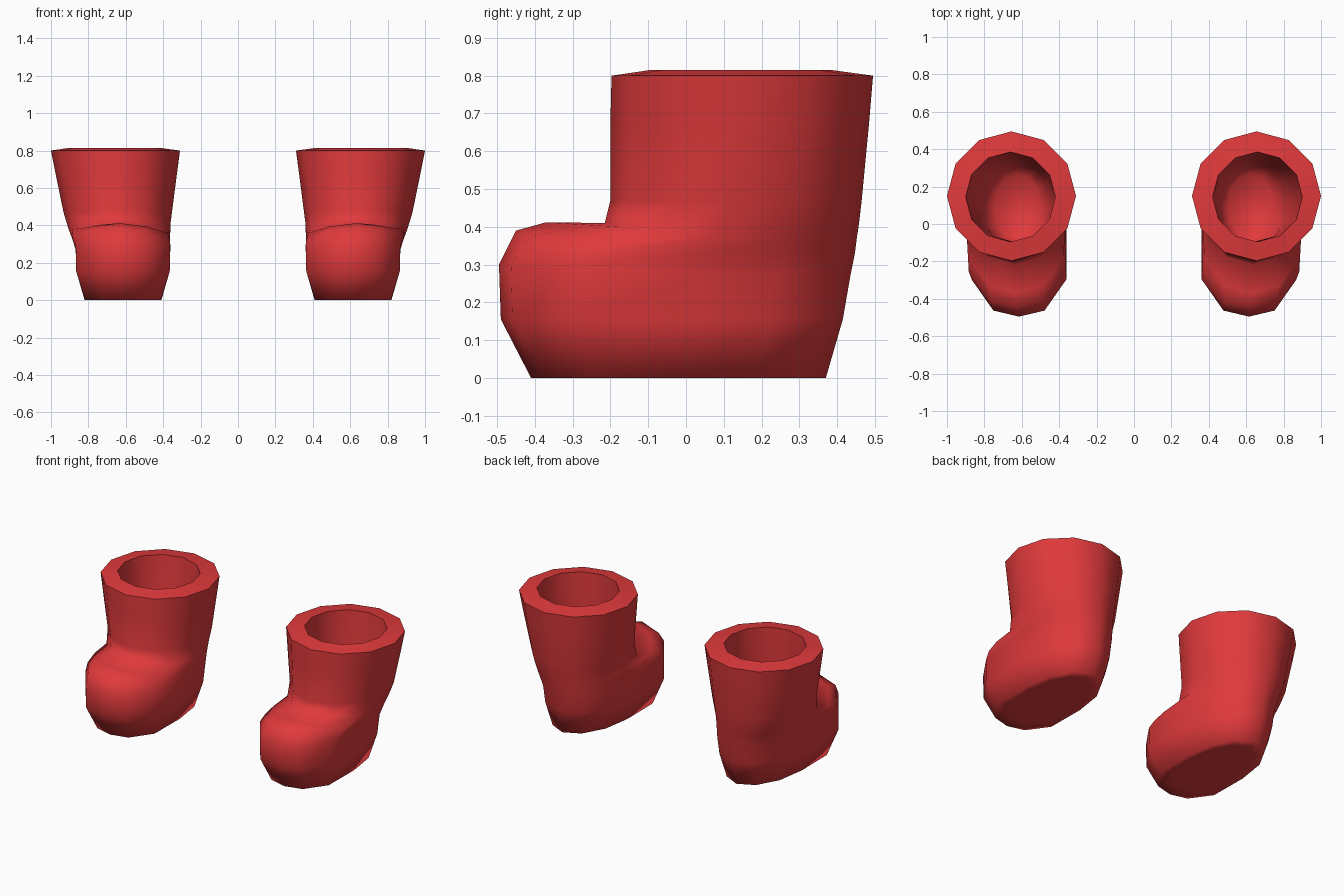
import bpy, bmesh, math

cube = bpy.data.objects.get("Cube")
if cube:
    bpy.data.objects.remove(cube, do_unlink=True)

red = bpy.data.materials.new("boot_red")
red.use_nodes = True
red.diffuse_color = (0.75, 0.042, 0.045, 1)
red.node_tree.nodes["Principled BSDF"].inputs["Base Color"].default_value = red.diffuse_color

SIDES = 12
# Boxy toe outline: share of half width, share of the way from tip to middle
TOE = [(0, 0), (0.54, 0.06), (1, 0.37), (1, 1)]


def ring(cx, half, front, mid, back, z_front, z_back, toe=0.0, drop=0.0):
    """Closed section: toe blends a round front into the boxy toe outline."""
    points = []
    for i in range(SIDES):
        a = math.tau * i / SIDES
        s, c = math.sin(a), math.cos(a)
        if c > -0.01:
            k = min(i, SIDES - i)
            w = abs(s) * (1 - toe) + TOE[k][0] * toe
            f = (1 - c) * (1 - toe) + TOE[k][1] * toe
            x = math.copysign(w, s) * half
            y = front + (mid - front) * f
            z = z_back if k == 3 else z_front - drop * s * s
        else:
            x, y, z = s * half, mid - (back - mid) * c, z_back
        points.append((cx + x, y, z))
    return points


# Sole, foot, instep, shaft, rim and lining, in order
SECTIONS = [
    ring(0.615, 0.16, -0.33, 0.0, 0.29, 0, 0, 0.9),
    ring(0.615, 0.205, -0.41, 0.0, 0.37, 0, 0, 0.9),
    ring(0.615, 0.25, -0.49, 0.02, 0.415, 0.155, 0.155, 1),
    ring(0.615, 0.253, -0.495, 0.04, 0.435, 0.30, 0.27, 1),
    ring(0.625, 0.262, -0.45, 0.06, 0.447, 0.39, 0.33, 0.9, 0.08),
    ring(0.632, 0.27, -0.37, 0.08, 0.452, 0.412, 0.37, 0.6, 0.07),
    ring(0.638, 0.277, -0.215, 0.10, 0.458, 0.41, 0.41, 0.15, 0.04),
    ring(0.643, 0.29, -0.20, 0.125, 0.465, 0.47, 0.47),
    ring(0.651, 0.325, -0.20, 0.142, 0.485, 0.68, 0.68),
    ring(0.655, 0.345, -0.197, 0.15, 0.495, 0.80, 0.80),
    ring(0.660, 0.24, -0.095, 0.145, 0.385, 0.815, 0.815),
    ring(0.645, 0.22, -0.095, 0.13, 0.36, 0.45, 0.45),
    ring(0.63, 0.18, -0.12, 0.10, 0.33, 0.18, 0.18),
    ring(0.62, 0.12, -0.08, 0.09, 0.27, 0.10, 0.10),
]


def boot(name, side):
    bm = bmesh.new()
    rings = [[bm.verts.new((side * x, y, z)) for x, y, z in s] for s in SECTIONS]
    for low, high in zip(rings, rings[1:]):
        for i in range(SIDES):
            j = (i + 1) % SIDES
            bm.faces.new((low[i], low[j], high[j], high[i]))
    # Close the sole and the floor of the lining
    bm.faces.new(rings[0])
    bm.faces.new(rings[-1])
    bmesh.ops.recalc_face_normals(bm, faces=bm.faces)
    mesh = bpy.data.meshes.new(name)
    bm.to_mesh(mesh)
    bm.free()
    mesh.materials.append(red)
    obj = bpy.data.objects.new(name, mesh)
    bpy.context.collection.objects.link(obj)
    bpy.ops.object.select_all(action="DESELECT")
    obj.select_set(True)
    bpy.context.view_layer.objects.active = obj
    bpy.ops.object.shade_smooth_by_angle(angle=math.radians(75))


boot("left_boot", 1)
boot("right_boot", -1)
